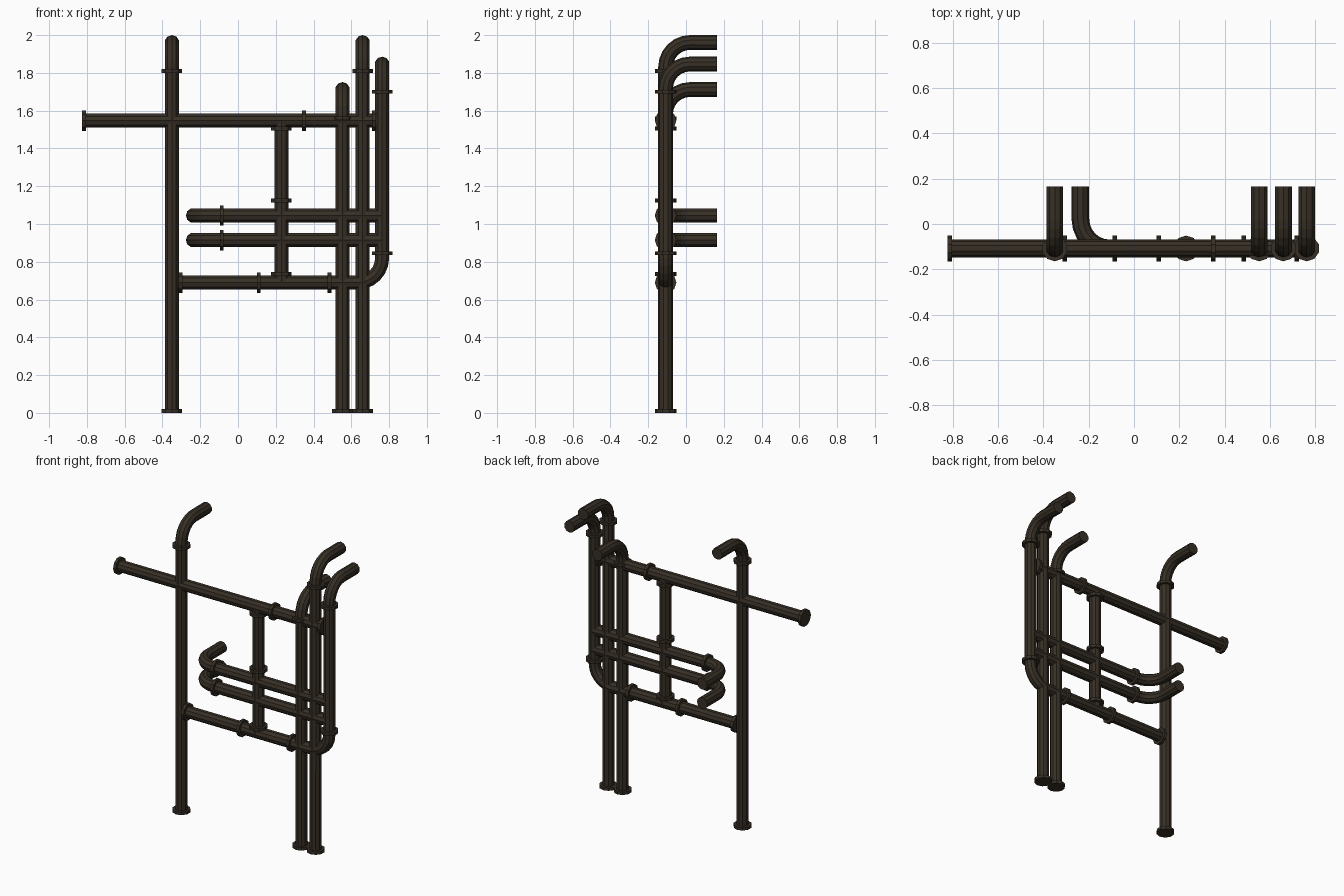
import bpy, bmesh, math
from mathutils import Vector

if "Cube" in bpy.data.objects:
    bpy.data.objects.remove(bpy.data.objects["Cube"])

R, FR, FT, SIDES = 0.039, 0.057, 0.02, 10   # pipe radius, flange radius, flange thickness, sides
BEND, Y, WALL = 0.13, -0.108, 0.165         # elbow radius, pipe plane, wall plane

iron = bpy.data.materials.new("dark brown iron")
iron.diffuse_color = (0.038, 0.029, 0.019, 1)
iron.use_nodes = True
iron.node_tree.nodes["Principled BSDF"].inputs["Base Color"].default_value = iron.diffuse_color


def rounded(points, steps=6):
    """Replace every inner corner of a path by a quarter arc."""
    pts = [Vector(p) for p in points]
    path = [pts[0]]
    for a, b, c in zip(pts, pts[1:], pts[2:]):
        u, v = (a - b).normalized(), (c - b).normalized()
        centre = b + (u + v) * BEND
        for i in range(steps + 1):
            t = math.pi / 2 * i / steps
            path.append(centre - v * BEND * math.cos(t) - u * BEND * math.sin(t))
    return path + [pts[-1]]


def tube(name, points, radius=R):
    """Sweep a capped polygon section along a path."""
    path = rounded(points)
    bm = bmesh.new()
    d = (path[1] - path[0]).normalized()
    side = Vector((0, 1, 0)) if abs(d.y) < 0.5 else Vector((1, 0, 0))
    rings = []
    for i, p in enumerate(path):
        tan = (path[min(i + 1, len(path) - 1)] - path[max(i - 1, 0)]).normalized()
        if 0 < i < len(path) - 1:
            tan = ((path[i + 1] - p).normalized() + (p - path[i - 1]).normalized()).normalized()
        side = d.rotation_difference(tan) @ side
        d = tan
        up = d.cross(side)
        rings.append([bm.verts.new(p + radius * (side * math.cos(k * math.tau / SIDES)
                                                 + up * math.sin(k * math.tau / SIDES)))
                      for k in range(SIDES)])
    for r0, r1 in zip(rings, rings[1:]):
        for k in range(SIDES):
            j = (k + 1) % SIDES
            bm.faces.new((r0[k], r0[j], r1[j], r1[k]))
    bm.faces.new(rings[0][::-1])
    bm.faces.new(rings[-1])
    bmesh.ops.recalc_face_normals(bm, faces=bm.faces)
    me = bpy.data.meshes.new(name)
    bm.to_mesh(me)
    bm.free()
    me.materials.append(iron)
    bpy.context.collection.objects.link(bpy.data.objects.new(name, me))


def flange(x, z, axis):
    h = Vector((FT / 2, 0, 0)) if axis == "x" else Vector((0, 0, FT / 2))
    c = Vector((x, Y, z))
    tube("flange", [c - h, c + h], FR)


# standing pipes that turn back into the wall at the top
for x, top, collar in ((-0.35, 1.961, 1.81), (0.66, 1.961, 1.81), (0.553, 1.712, 1.56)):
    tube("standing_pipe", [(x, Y, 0), (x, Y, top), (x, WALL, top)])
    flange(x, FT / 2, "z")
    flange(x, collar, "z")

# right pipe: from the low rail, up, then back into the wall
tube("right_pipe", [(-0.315, Y, 0.69), (0.763, Y, 0.69), (0.763, Y, 1.847), (0.763, WALL, 1.847)])
for z in (0.845, 1.70):
    flange(0.763, z, "z")
for x in (-0.305, 0.11, 0.485):
    flange(x, 0.69, "x")

# long upper rail
tube("upper_rail", [(-0.82, Y, 1.547), (0.73, Y, 1.547)])
for x in (-0.815, 0.35, 0.72):
    flange(x, 1.547, "x")

# two middle rails turning back into the wall on the left
for z in (1.045, 0.915):
    tube("middle_rail", [(0.763, Y, z), (-0.237, Y, z), (-0.237, WALL, z)])
    flange(-0.086, z, "x")

# short riser between the rails
tube("riser", [(0.23, Y, 0.69), (0.23, Y, 1.547)])
for z in (0.735, 1.125, 1.505):
    flange(0.23, z, "z")
